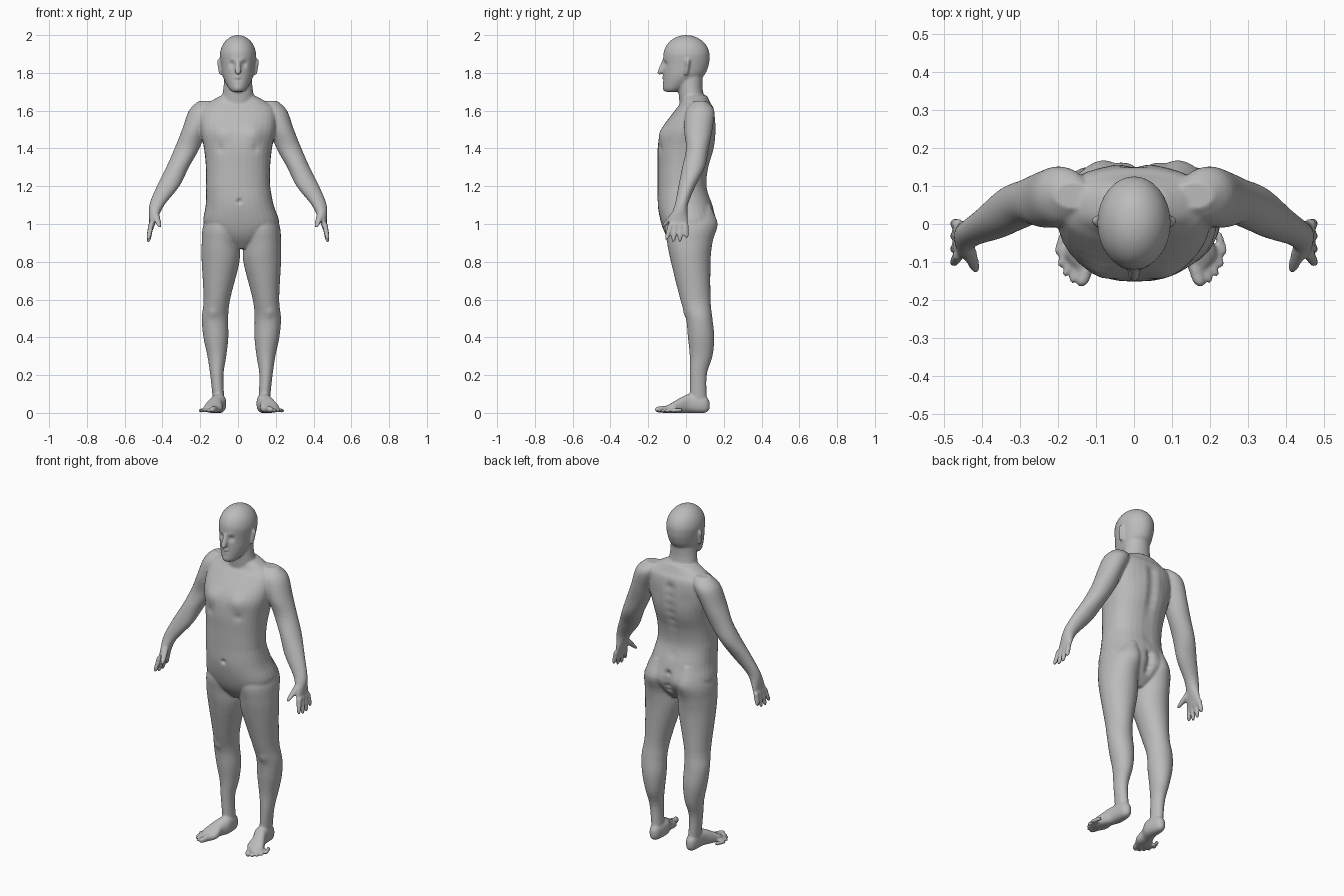
import bpy
import bmesh
import math
from mathutils import Vector

default_cube = bpy.data.objects.get("Cube")
if default_cube:
    bpy.data.objects.remove(default_cube, do_unlink=True)

HIP_SHIFT = .018
SUBSTEPS = 4
bm = bmesh.new()


def lean(height):
    """The stance shifts the hips and legs slightly to the figure's left."""
    return HIP_SHIFT * min(1, max(0, (1.2 - height) * 5))


def spline(before, start, end, after, t):
    """Catmull-Rom blend between two neighbouring section rows."""
    return [
        q + t * (r - p) / 2
        + t * t * (p - 2.5 * q + 2 * r - s / 2)
        + t ** 3 * (3 * q - p - 3 * r + s) / 2
        for p, q, r, s in zip(before, start, end, after)
    ]


def smooth_path(rows):
    padded = [rows[0], *rows, rows[-1]]
    path = []
    for neighbours in zip(padded, padded[1:], padded[2:], padded[3:]):
        path += [spline(*neighbours, step / SUBSTEPS) for step in range(SUBSTEPS)]
    return path + [rows[-1]]


def loft(rows, axis="z", side=1, power=2, segments=32, leaning=True):
    """Skin rows of (level, half width, low edge, high edge, optional centre x).
    Along z the edges are front and back; along y they are bottom and top."""
    rings = []
    for level, half, low, high, *centre in smooth_path(rows):
        ring = []
        middle, depth = (low + high) / 2, (high - low) / 2
        for k in range(segments):
            angle = math.tau * k / segments
            cosine, sine = math.cos(angle), math.sin(angle)
            across = half * math.copysign(abs(cosine) ** (2 / power), cosine)
            along = middle + depth * math.copysign(abs(sine) ** (2 / power), sine)
            x = side * (sum(centre) + across)
            y, z = (along, level) if axis == "z" else (level, along)
            if leaning:
                x += lean(z)
            ring.append(bm.verts.new((x, y, z)))
        rings.append(ring)
    faces = [bm.faces.new(rings[0]), bm.faces.new(rings[-1])]
    for ring, following in zip(rings, rings[1:]):
        for k in range(segments):
            faces.append(bm.faces.new(
                (ring[k - 1], ring[k], following[k], following[k - 1])))
    bmesh.ops.recalc_face_normals(bm, faces=faces)


def rounded_rod(start, end, start_radius, end_radius, axis="z", side=1, leaning=True):
    """A tapered rod with a rounded tip, for fingers, toes, nose and ears."""
    start, end = Vector(start), Vector(end)
    rows = []
    for step in range(9):
        t = step / 8
        point = start.lerp(end, t)
        radius = start_radius + (end_radius - start_radius) * t
        radius *= max(.3, math.sqrt(1 - t ** 8))
        level, along = (point.z, point.y) if axis == "z" else (point.y, point.z)
        rows.append((level, radius, along - radius, along + radius, point.x))
    loft(rows, axis, side, segments=16, leaning=leaning)


# Torso
torso = [
    (.87, .05, -.05, .08), (.93, .14, -.1, .13), (1, .2, -.13, .16),
    (1.1, .18, -.15, .14), (1.2, .17, -.15, .11), (1.3, .17, -.15, .12),
    (1.4, .18, -.15, .15), (1.5, .2, -.13, .16), (1.6, .2, -.06, .15),
    (1.64, .16, -.03, .13), (1.68, .09, -.02, .11),
]
loft(torso, power=2.3)

# Neck
loft([(1.6, .1, -.03, .13), (1.7, .08, -.04, .09), (1.8, .07, -.05, .09)])

# Head: a jaw that opens into a domed skull
head = [(1.7, .03, -.11, -.05), (1.72, .05, -.12, 0),
        (1.78, .08, -.12, .09), (1.84, .09, -.12, .12)]
for step in range(8):
    angle = step * math.pi / 15
    spread = math.cos(angle)
    head.append((1.89 + .11 * math.sin(angle),
                 .096 * spread, -.12 * spread, .125 * spread))
loft(head)

# Nose
rounded_rod((0, -.115, 1.87), (0, -.14, 1.79), .01, .018)

leg = [
    (.06, .03, .02, .11, .12), (.2, .035, .02, .11, .13),
    (.3, .05, .02, .14, .13), (.4, .066, .01, .15, .135),
    (.5, .07, 0, .14, .14), (.6, .07, -.03, .13, .13),
    (.8, .1, -.08, .13, .11), (.9, .1, -.1, .14, .11),
    (1, .1, -.11, .16, .1), (1.1, .05, -.06, .13, .09),
]
arm = [
    (1.65, .05, .04, .11, .16), (1.6, .07, 0, .15, .19),
    (1.5, .066, -.01, .14, .23), (1.4, .066, 0, .12, .27),
    (1.3, .06, -.02, .1, .32), (1.2, .06, -.04, .05, .37),
    (1.1, .04, -.06, .01, .43), (1.02, .02, -.09, .01, .45),
    (.97, .01, -.09, .01, .46),
]
foot = [
    (.125, .01, .02, .06, .12), (.1, .03, 0, .09, .12),
    (.02, .04, 0, .1, .12), (-.03, .04, 0, .08, .14),
    (-.08, .05, 0, .05, .15), (-.12, .02, 0, .03, .15),
]

# Paired parts
for side in (1, -1):
    loft(leg, side=side)
    loft(foot, axis="y", side=side, power=2.4)
    loft(arm, side=side, leaning=False)
    rounded_rod((.09, 0, 1.79), (.1, .01, 1.875), .01, .015, side=side)
    # Thumb, then four fingers fanning out
    rounded_rod((.44, -.055, 1.06), (.413, -.125, .98), .022, .013,
                side=side, leaning=False)
    for i in range(4):
        tip = (.475, -.105 + .036 * i, .9 + .008 * (i - 1.3) ** 2)
        rounded_rod((.46, -.08 + .026 * i, 1), tip, .015, .012,
                    side=side, leaning=False)
    # Toes along a curved front edge
    for i in range(5):
        radius = .011 if i else .017
        tip = Vector((.157 + .026 * i - .0025 * i * i,
                      -.165 + .005 * i + .004 * i * i, radius))
        base = tip + Vector((-.02, .06, .004))
        rounded_rod(base, tip, radius, radius, axis="y", side=side)

# Fuse the parts into one skin
rough_mesh = bpy.data.meshes.new("rough_body")
bm.to_mesh(rough_mesh)
bm.free()
body = bpy.data.objects.new("body", rough_mesh)
bpy.context.collection.objects.link(body)
fuse = body.modifiers.new("fuse", "REMESH")
fuse.mode = "VOXEL"
fuse.voxel_size = .006
relax = body.modifiers.new("relax", "SMOOTH")
relax.factor = .5
relax.iterations = 5
graph = bpy.context.evaluated_depsgraph_get()
skin = bpy.data.meshes.new_from_object(body.evaluated_get(graph))
body.modifiers.clear()
body.data = skin
bpy.data.meshes.remove(rough_mesh)


def sculpt(x, y, z, radius, push):
    """Push the skin along y with a soft brush, on both sides when off centre."""
    for side in ((1, -1) if x else (1,)):
        centre = Vector((side * x + lean(z), y, z))
        for vert in skin.vertices:
            distance = (vert.co - centre).length / radius
            if distance < 2.5:
                vert.co.y += push * math.exp(-distance * distance)


# Face
sculpt(.034, -.115, 1.846, .016, .013)  # eye sockets
sculpt(.034, -.108, 1.844, .009, -.006)  # eyelids
sculpt(.03, -.12, 1.868, .014, -.004)  # brow
sculpt(0, -.12, 1.773, .014, -.006)  # lips
sculpt(0, -.12, 1.715, .018, -.004)  # chin
for x in (0, .01, .02):
    sculpt(x, -.122, 1.764, .005, .006)  # mouth line

# Body relief
sculpt(.085, -.12, 1.48, .045, -.012)  # chest
sculpt(.09, -.13, 1.4, .022, .006)  # crease under the chest
sculpt(0, -.15, 1.12, .012, .012)  # navel
sculpt(.1, .16, 1.5, .05, -.004)  # shoulder blades
sculpt(.09, .16, 1, .05, .008)  # buttocks
sculpt(.15, 0, .53, .025, -.006)  # knees
for i in range(9):
    sculpt(0, .15, 1.16 + .05 * i, .028, -.012)  # spine
for i in range(5):
    sculpt(0, .15, .9 + .035 * i, .02, -.02)  # buttock cleft

# Plain grey skin
grey = bpy.data.materials.new("plain_grey")
grey.use_nodes = True
grey.diffuse_color = (.5, .5, .5, 1)
shader = grey.node_tree.nodes["Principled BSDF"]
shader.inputs["Base Color"].default_value = grey.diffuse_color
skin.materials.clear()
skin.materials.append(grey)
for face in skin.polygons:
    face.use_smooth = True
